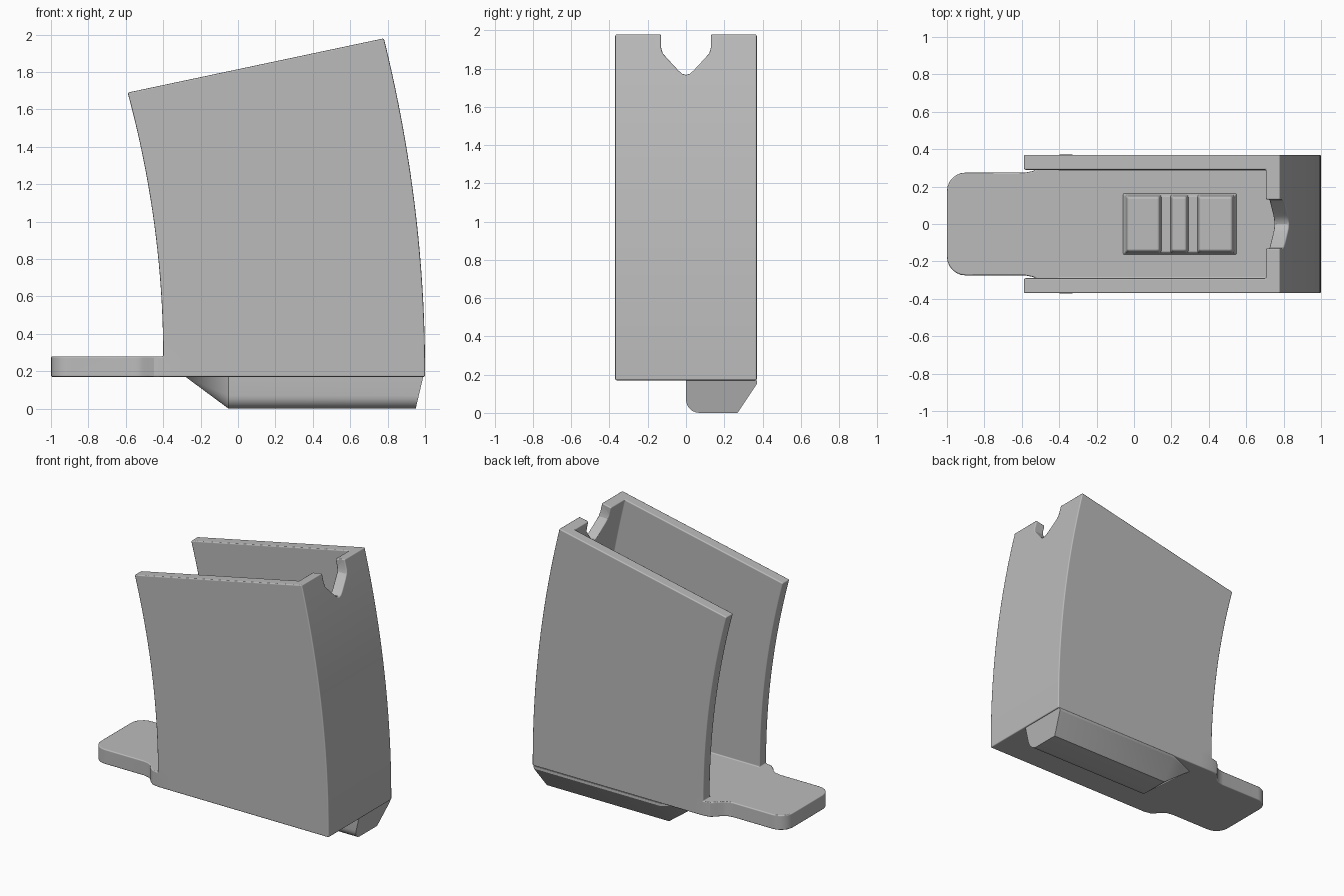
import bpy, bmesh, math
from mathutils import Vector

cube = bpy.data.objects.get("Cube")
if cube:
    bpy.data.objects.remove(cube, do_unlink=True)

grey = bpy.data.materials.new("plain_grey")
grey.use_nodes = True
COLOUR = (0.5, 0.5, 0.5, 1)
grey.diffuse_color = COLOUR
grey.node_tree.nodes["Principled BSDF"].inputs["Base Color"].default_value = COLOUR


def finish(name, bm):
    bmesh.ops.recalc_face_normals(bm, faces=bm.faces[:])
    mesh = bpy.data.meshes.new(name)
    bm.to_mesh(mesh)
    bm.free()
    obj = bpy.data.objects.new(name, mesh)
    bpy.context.collection.objects.link(obj)
    mesh.materials.append(grey)
    return obj


def prism(name, points, direction):
    """Extrude a closed outline along a vector."""
    bm = bmesh.new()
    face = bm.faces.new([bm.verts.new(p) for p in points])
    made = bmesh.ops.extrude_face_region(bm, geom=[face])["geom"]
    bmesh.ops.translate(bm, vec=Vector(direction),
                        verts=[v for v in made if isinstance(v, bmesh.types.BMVert)])
    return finish(name, bm)


def hull(name, points):
    bm = bmesh.new()
    for p in points:
        bm.verts.new(p)
    bmesh.ops.convex_hull(bm, input=bm.verts[:])
    bmesh.ops.dissolve_limit(bm, angle_limit=0.01, verts=bm.verts[:], edges=bm.edges[:])
    return finish(name, bm)


def activate(obj):
    bpy.ops.object.select_all(action='DESELECT')
    obj.select_set(True)
    bpy.context.view_layer.objects.active = obj


def combine(obj, other, operation):
    activate(obj)
    mod = obj.modifiers.new("combine", 'BOOLEAN')
    mod.operation, mod.object, mod.solver = operation, other, 'EXACT'
    bpy.ops.object.modifier_apply(modifier=mod.name)
    bpy.data.objects.remove(other, do_unlink=True)


def soften(obj, width):
    activate(obj)
    bpy.ops.object.shade_smooth_by_angle(angle=math.radians(25))
    mod = obj.modifiers.new("soft_edges", 'BEVEL')
    mod.width, mod.segments, mod.limit_method = width, 2, 'ANGLE'
    mod.angle_limit = math.radians(35)
    mod.harden_normals = True


HALF, FLOOR, BASE, WALL = 0.37, 0.28, 0.17, 0.08
STEPS = 20


def outer_x(z):
    return 1 - 0.22 * (max(z - 0.2, 0) / 1.78) ** 2


def open_x(z):
    return -0.4 - 0.19 * (max(z - FLOOR, 0) / 1.41) ** 2


def span(a, b):
    return [a + (b - a) * i / STEPS for i in range(STEPS + 1)]


# Curved housing with an open side and a sloping top
outline = [(-0.4, -HALF, BASE)] + [(outer_x(z), -HALF, z) for z in [BASE] + span(0.2, 1.98)]
outline += [(open_x(z), -HALF, z) for z in span(1.69, FLOOR)]
housing = prism("housing", outline, (0, 2 * HALF, 0))

# Flat tongue with rounded corners, flaring into the housing floor
side = [(-1 + 0.1 * (1 - math.cos(a)), 0.175 + 0.1 * math.sin(a))
        for a in [math.radians(d) for d in range(0, 91, 15)]]
side += [(-0.58, 0.275), (-0.54, 0.283), (-0.51, 0.3), (-0.48, 0.335),
         (-0.45, 0.36), (-0.4, HALF), (-0.3, HALF)]
plan = side + [(x, -y) for x, y in reversed(side)]
tongue = prism("tongue", [(x, y, BASE) for x, y in plan], (0, 0, FLOOR - BASE))
combine(housing, tongue, 'UNION')

# Hollow interior
inner = HALF - WALL
hollow = [(-0.9, -inner, FLOOR)]
hollow += [(outer_x(z) - WALL, -inner, z) for z in span(FLOOR, 2.1)]
hollow += [(-0.9, -inner, 2.1)]
combine(housing, prism("hollow_cutter", hollow, (0, 2 * inner, 0)), 'DIFFERENCE')

# Notch through the top of the curved end wall
half_notch = [(0.13, 2.2), (0.13, 1.91), (0.122, 1.88), (0.1, 1.855), (0.04, 1.79), (0.02, 1.773)]
notch = half_notch + [(0, 1.767)] + [(-y, z) for y, z in reversed(half_notch)]
combine(housing, prism("notch_cutter", [(0.5, y, z) for y, z in notch], (0.6, 0, 0)), 'DIFFERENCE')
soften(housing, 0.008)

# Offset rail below the floor, with a pointed front end
R = 0.07
section = [(0, BASE)]
section += [(R - R * math.cos(a), R - R * math.sin(a))
            for a in [math.radians(d) for d in range(0, 91, 15)]]
section += [(0.27, 0), (HALF, 0.15), (HALF, BASE)]
rail = [(-0.05, y, z) for y, z in section]
rail += [(0.95 + 0.04 * z / BASE, y, z) for y, z in section]
rail.append((-0.28, 0.27, BASE))
activate(hull("bottom_rail", rail))
bpy.ops.object.shade_smooth_by_angle(angle=math.radians(25))


# Raised pad with two grooves on the floor
def frustum(name, x0, x1, y, z0, z1, inset):
    pts = [(x, s * y, z0) for x in (x0, x1) for s in (-1, 1)]
    pts += [(x, s * (y - inset), z1) for x in (x0 + inset, x1 - inset) for s in (-1, 1)]
    return hull(name, pts)


soften(frustum("pad_base", -0.065, 0.555, 0.17, FLOOR - 0.01, FLOOR + 0.02, 0.02), 0.006)
for i, (x0, x1) in enumerate([(-0.05, 0.15), (0.19, 0.295), (0.335, 0.54)]):
    soften(frustum(f"pad_block_{i + 1}", x0, x1, 0.16, FLOOR, FLOOR + 0.07, 0.015), 0.012)
